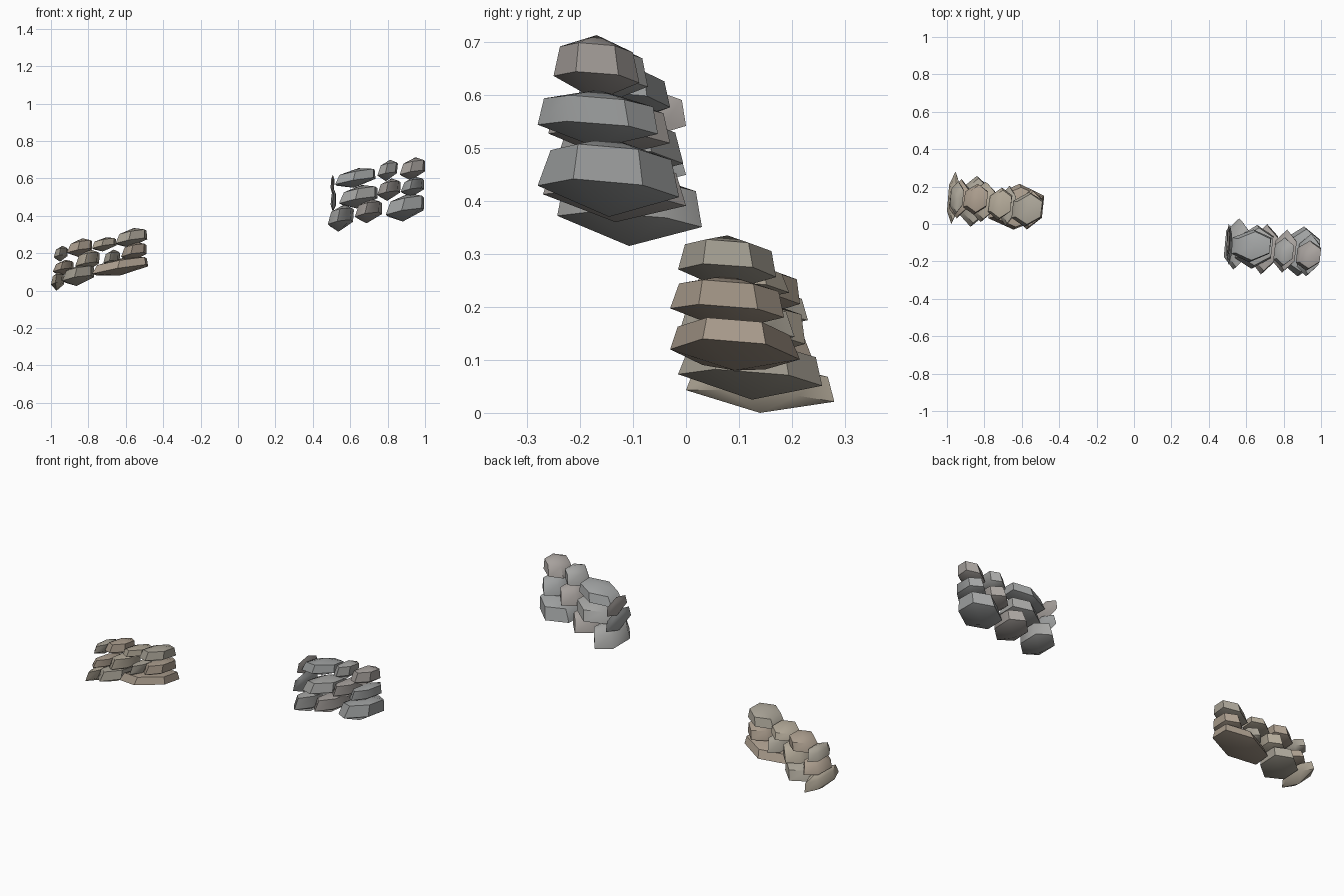
import bpy, math, random
from mathutils import Vector

random.seed(4)


def material(name, col):
    m = bpy.data.materials.new(name)
    m.diffuse_color = (*col, 1)
    return m


TAN = [material("tan_stone_%d" % i, c) for i, c in enumerate(
    [(0.44, 0.39, 0.31), (0.40, 0.37, 0.31), (0.41, 0.34, 0.27)])]
GREY = [material("grey_stone_%d" % i, c) for i, c in enumerate(
    [(0.38, 0.38, 0.37), (0.39, 0.36, 0.34), (0.36, 0.37, 0.37)])]


def stone(name, x0, x1, y0, y1, z0, z1, mat):
    """Six-sided chipped stone, sheared and then fitted to its bounds."""
    lo, hi = Vector((x0, y0, z0)), Vector((x1, y1, z1))
    size = hi - lo
    verts = [Vector((0, 0, 0))]
    for h, r in ((0.32, 1.0), (0.78, 0.87)):
        for k in range(6):
            a = math.radians(90 + 60 * k)
            j = r * random.uniform(0.96, 1.03)
            verts.append(Vector((math.cos(a) * j / 2 * size.x,
                                 math.sin(a) * j / 2 * size.y,
                                 h * size.z)))
    verts.append(Vector((0, 0, size.z)))
    # the courses climb to the right and lean back
    for v in verts:
        x, y, z = v
        v.x = x + 0.12 * y * min(1, size.x / 0.1) + 0.2 * z * min(1, size.x / 0.1)
        v.z = z + 0.2 * x - 0.08 * y
    mn = [min(v[i] for v in verts) for i in range(3)]
    mx = [max(v[i] for v in verts) for i in range(3)]
    for v in verts:
        for i in range(3):
            v[i] = lo[i] + (v[i] - mn[i]) / (mx[i] - mn[i]) * size[i]
    faces = []
    for k in range(6):
        n = (k + 1) % 6
        faces += [(0, 1 + n, 1 + k),
                  (1 + k, 1 + n, 7 + n, 7 + k),
                  (7 + k, 7 + n, 13)]
    me = bpy.data.meshes.new(name)
    me.from_pydata([v[:] for v in verts], [], faces)
    me.materials.append(mat)
    ob = bpy.data.objects.new(name, me)
    bpy.context.collection.objects.link(ob)
    ob.select_set(True)
    bpy.context.view_layer.objects.active = ob


# Low tan wall: courses of (x0, x1, y0, y1, z0, z1)
LOW = [
    [(-1.00, -0.93, 0.00, 0.28, 0.00, 0.10),
     (-0.94, -0.77, -0.015, 0.257, 0.025, 0.14),
     (-0.78, -0.48, -0.03, 0.215, 0.08, 0.18)],
    [(-0.99, -0.88, 0.03, 0.24, 0.08, 0.165),
     (-0.87, -0.74, 0.01, 0.225, 0.10, 0.22),
     (-0.72, -0.63, -0.01, 0.205, 0.12, 0.22),
     (-0.625, -0.49, -0.03, 0.185, 0.155, 0.26)],
    [(-0.985, -0.91, 0.05, 0.23, 0.155, 0.24),
     (-0.915, -0.78, 0.05, 0.215, 0.18, 0.28),
     (-0.78, -0.65, 0.02, 0.195, 0.21, 0.285),
     (-0.655, -0.485, -0.015, 0.17, 0.23, 0.335)],
]
# High grey wall
HIGH = [
    [(0.48, 0.62, -0.243, 0.03, 0.315, 0.46),
     (0.625, 0.77, -0.27, 0.00, 0.36, 0.49),
     (0.79, 0.995, -0.28, -0.013, 0.37, 0.52)],
    [(0.495, 0.525, -0.22, 0.00, 0.42, 0.54),
     (0.54, 0.745, -0.24, -0.005, 0.44, 0.565),
     (0.745, 0.87, -0.26, -0.03, 0.48, 0.60),
     (0.87, 0.995, -0.28, -0.053, 0.50, 0.61)],
    [(0.495, 0.515, -0.18, 0.00, 0.515, 0.62),
     (0.52, 0.735, -0.205, -0.03, 0.55, 0.655),
     (0.745, 0.855, -0.23, -0.072, 0.585, 0.70),
     (0.865, 1.00, -0.25, -0.088, 0.59, 0.713)],
]
for label, wall, mats in (("low_wall", LOW, TAN), ("high_wall", HIGH, GREY)):
    for c, course in enumerate(wall):
        for s, b in enumerate(course):
            stone("%s_stone_%d_%d" % (label, c + 1, s + 1), *b,
                  mats[(2 * c + s) % 3])

bpy.ops.object.shade_smooth_by_angle(angle=math.radians(45))
